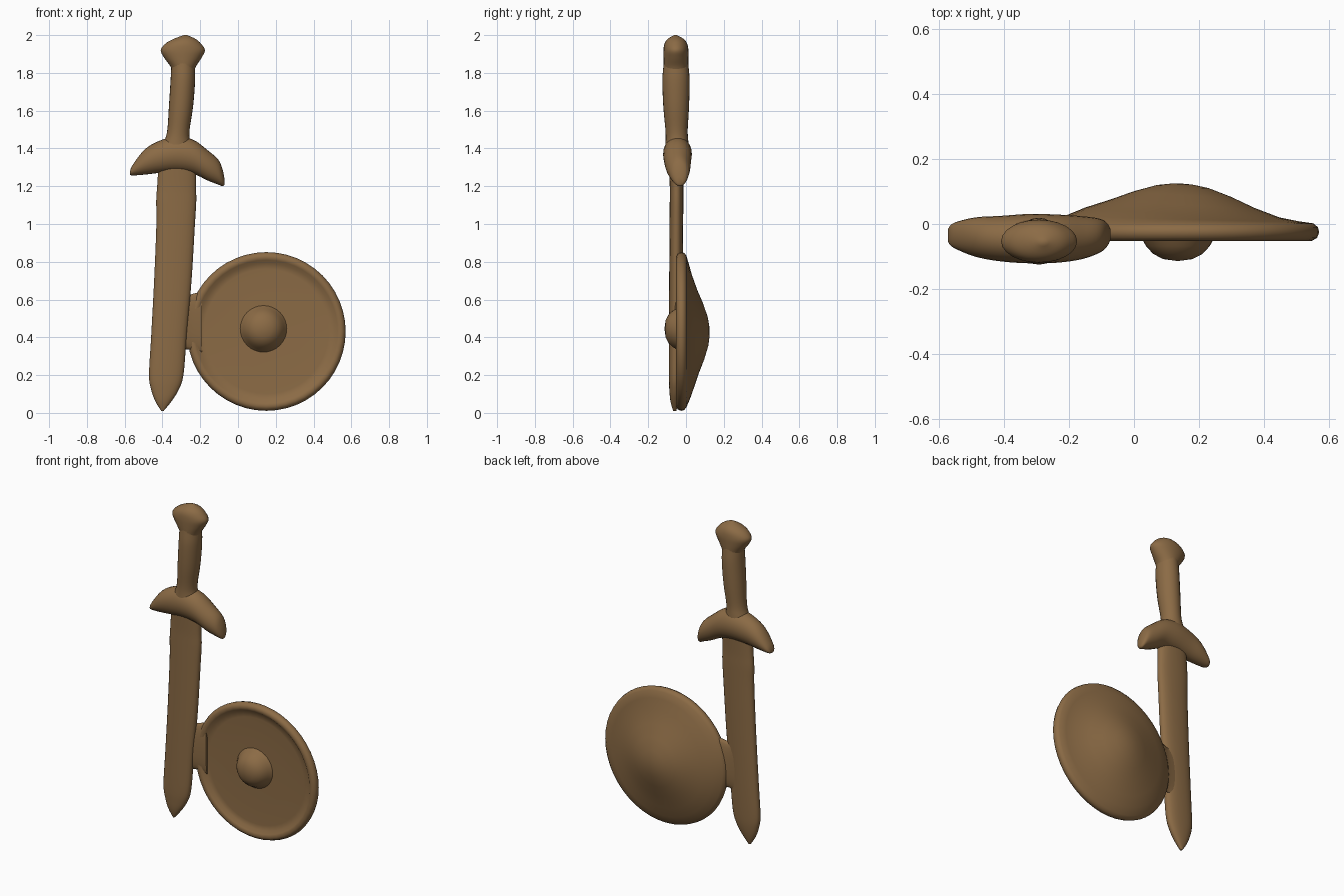
import bpy, bmesh, math
from mathutils import Vector

brown = bpy.data.materials.new("brown")
brown.diffuse_color = (0.26, 0.147, 0.06, 1)


def spline(rows, steps):
    """Resample rows of numbers with a Catmull-Rom curve."""
    out = []
    for i in range(len(rows) - 1):
        p = [rows[max(0, min(len(rows) - 1, i + k))] for k in (-1, 0, 1, 2)]
        for s in range(steps):
            t = s / steps
            out.append([0.5 * (2 * b + (c - a) * t + (2 * a - 5 * b + 4 * c - d) * t * t
                               + (3 * b - a - 3 * c + d) * t ** 3) for a, b, c, d in zip(*p)])
    return out + [list(rows[-1])]


def finish(name, bm, angle=50):
    bmesh.ops.remove_doubles(bm, verts=bm.verts, dist=1e-5)
    bmesh.ops.recalc_face_normals(bm, faces=bm.faces)
    me = bpy.data.meshes.new(name)
    bm.to_mesh(me)
    bm.free()
    me.materials.append(brown)
    ob = bpy.data.objects.new(name, me)
    bpy.context.collection.objects.link(ob)
    bpy.context.view_layer.objects.active = ob
    ob.select_set(True)
    bpy.ops.object.shade_smooth_by_angle(angle=math.radians(angle))
    ob.select_set(False)
    return ob


def loft(name, rows, along, n=24, power=1.0, steps=4):
    """Rows: (position, other centre, y centre, half width, half depth)."""
    bm = bmesh.new()
    rings = []
    for s, o, y, w, d in spline(rows, steps):
        ring = []
        for k in range(n):
            a = 2 * math.pi * k / n
            c, q = math.cos(a), math.sin(a)
            u = o + max(w, 0.001) * math.copysign(abs(c) ** power, c)
            v = y + max(d, 0.001) * math.copysign(abs(q) ** power, q)
            ring.append(bm.verts.new((u, v, s) if along == "z" else (s, v, u)))
        rings.append(ring)
    for r0, r1 in zip(rings, rings[1:]):
        for k in range(n):
            bm.faces.new((r0[k], r0[(k + 1) % n], r1[(k + 1) % n], r1[k]))
    bm.faces.new(rings[0])
    bm.faces.new(rings[-1])
    return finish(name, bm)


def lathe(name, profile, cx, cz, n=48, warp=None):
    """Spin (radius, y) points about an axis along y."""
    bm = bmesh.new()
    vs = [bm.verts.new((r, y, 0)) for r, y in profile]
    es = [bm.edges.new(p) for p in zip(vs, vs[1:])]
    bmesh.ops.spin(bm, geom=vs + es, cent=(0, 0, 0), axis=(0, 1, 0),
                   angle=2 * math.pi, steps=n, use_merge=True)
    for v in bm.verts:
        if warp:
            v.co = warp(v.co)
        v.co += Vector((cx, 0, cz))
    return finish(name, bm)


# Sword blade, tip down
loft("blade", [(0.01, -0.40, -0.06, 0.006, 0.008), (0.06, -0.395, -0.06, 0.042, 0.022),
               (0.12, -0.387, -0.058, 0.072, 0.030), (0.20, -0.380, -0.057, 0.091, 0.034),
               (0.40, -0.366, -0.055, 0.094, 0.036), (0.70, -0.345, -0.053, 0.099, 0.036),
               (1.00, -0.330, -0.051, 0.102, 0.036), (1.12, -0.327, -0.05, 0.106, 0.036),
               (1.20, -0.325, -0.05, 0.103, 0.036), (1.32, -0.320, -0.05, 0.100, 0.04)],
     "z", power=0.85)

# Drooping crossguard
loft("crossguard", [(-0.572, 1.270, -0.035, 0.010, 0.020), (-0.555, 1.287, -0.035, 0.030, 0.038),
                    (-0.49, 1.330, -0.040, 0.068, 0.060), (-0.41, 1.357, -0.045, 0.086, 0.070),
                    (-0.32, 1.370, -0.045, 0.094, 0.076), (-0.235, 1.355, -0.045, 0.090, 0.074),
                    (-0.16, 1.310, -0.042, 0.080, 0.066), (-0.105, 1.275, -0.036, 0.066, 0.052),
                    (-0.082, 1.245, -0.033, 0.045, 0.035), (-0.072, 1.225, -0.032, 0.018, 0.015)],
     "x")

# Grip
loft("grip", [(1.38, -0.325, -0.048, 0.095, 0.064), (1.44, -0.322, -0.048, 0.068, 0.060),
              (1.50, -0.315, -0.050, 0.059, 0.059), (1.62, -0.302, -0.052, 0.064, 0.068),
              (1.76, -0.292, -0.053, 0.065, 0.072), (1.84, -0.291, -0.053, 0.062, 0.066),
              (1.90, -0.290, -0.053, 0.060, 0.06)], "z")

# Pommel
loft("pommel", [(1.80, -0.290, -0.053, 0.055, 0.060), (1.835, -0.290, -0.053, 0.068, 0.064),
                (1.88, -0.292, -0.053, 0.099, 0.066), (1.92, -0.292, -0.053, 0.117, 0.066),
                (1.955, -0.290, -0.054, 0.094, 0.060), (1.98, -0.283, -0.055, 0.058, 0.042),
                (2.0, -0.278, -0.056, 0.008, 0.006)], "z")


# Round shield: rimmed front, domed back leaning slightly to the sword side
def lean(co):
    if co.y > 0.005:
        co.y += (-0.06 * co.x - 0.02 * co.z) * min(1, co.y / 0.04)
    return co


lathe("shield", [(0, -0.026), (0.2, -0.027), (0.33, -0.030), (0.362, -0.032), (0.378, -0.047),
                 (0.397, -0.052), (0.413, -0.043), (0.420, -0.026), (0.416, -0.010),
                 (0.402, 0.002), (0.36, 0.017), (0.30, 0.035), (0.22, 0.063),
                 (0.15, 0.092), (0.08, 0.115), (0.03, 0.123), (0, 0.124)],
      0.15, 0.431, warp=lean)

# Central boss on the shield front
lathe("shield_boss", [(0.125, -0.024), (0.117, -0.036), (0.108, -0.050), (0.098, -0.068),
                      (0.076, -0.092), (0.045, -0.108), (0, -0.114)], 0.135, 0.445, n=32)

# Small web joining blade and shield rim
loft("join_web", [(-0.34, 0.48, -0.045, 0.18, 0.022), (-0.28, 0.48, -0.040, 0.145, 0.024),
                  (-0.24, 0.48, -0.032, 0.150, 0.024), (-0.19, 0.48, -0.022, 0.165, 0.024)],
     "x", power=0.8)
